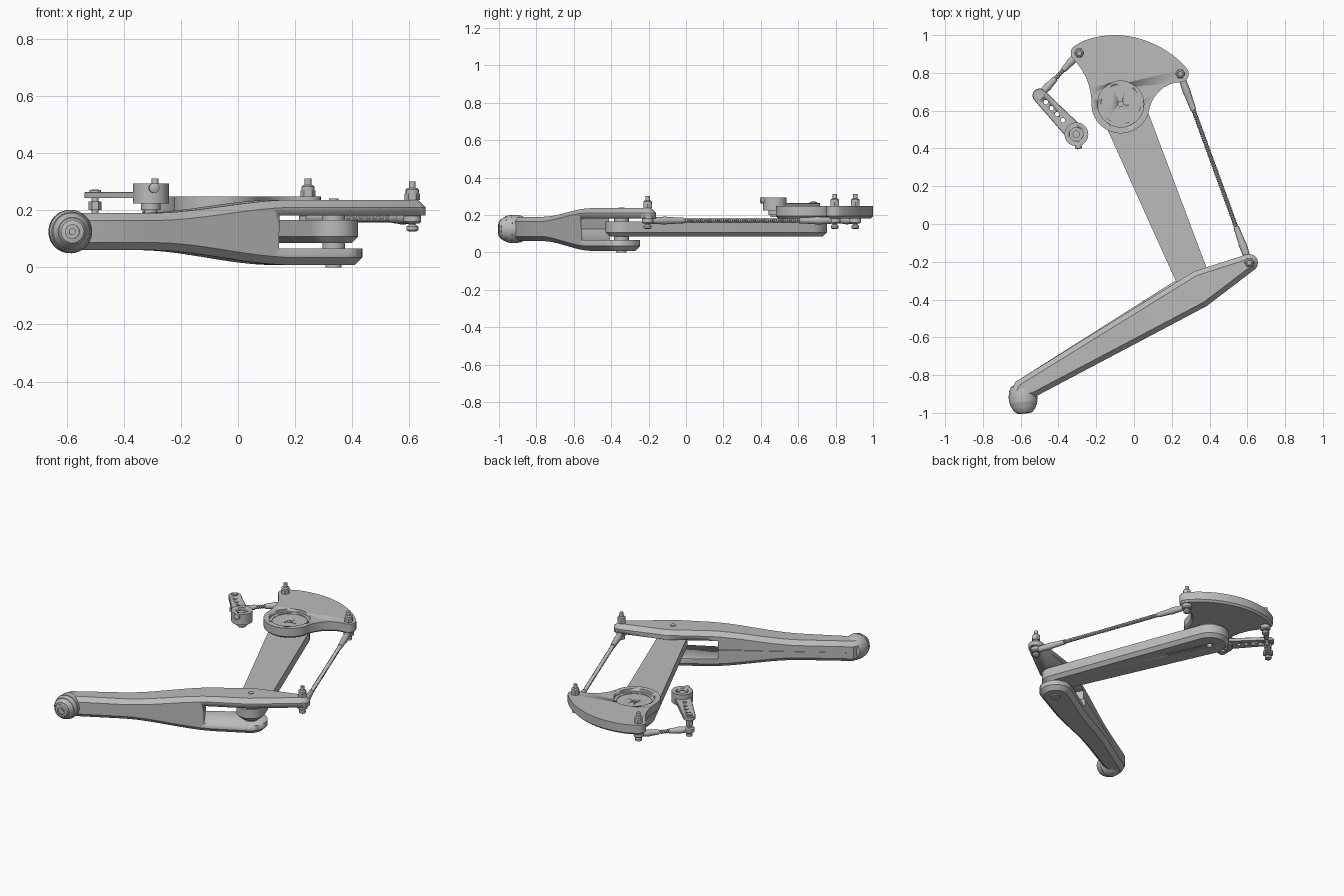
import bpy, bmesh, math
from mathutils import Vector
from mathutils.geometry import interpolate_bezier

if "Cube" in bpy.data.objects:
    bpy.data.objects.remove(bpy.data.objects["Cube"])

grey = bpy.data.materials.new("satin grey")
grey.use_nodes = True
colour = (0.5, 0.5, 0.5, 1)
grey.diffuse_color = colour
grey.node_tree.nodes["Principled BSDF"].inputs["Base Color"].default_value = colour

UP = Vector((0, 0, 1))


def finish(name, bm):
    bmesh.ops.recalc_face_normals(bm, faces=bm.faces)
    mesh = bpy.data.meshes.new(name)
    bm.to_mesh(mesh)
    bm.free()
    mesh.materials.append(grey)
    ob = bpy.data.objects.new(name, mesh)
    bpy.context.collection.objects.link(ob)
    bpy.ops.object.select_all(action="DESELECT")
    ob.select_set(True)
    bpy.context.view_layer.objects.active = ob
    bpy.ops.object.shade_smooth_by_angle(angle=math.radians(28))
    return ob


def prism_mesh(outline, z0, z1, top=0.0, bottom=0.0):
    """Extruded outline with optional chamfers round the caps."""
    bm = bmesh.new()
    low = [bm.verts.new((p[0], p[1], z0 + bottom)) for p in outline]
    high = [bm.verts.new((p[0], p[1], z1 - top)) for p in outline]
    for i in range(len(low)):
        j = (i + 1) % len(low)
        bm.faces.new((low[i], low[j], high[j], high[i]))
    caps = ((bm.faces.new(high), top), (bm.faces.new(low[::-1]), bottom))
    bm.normal_update()
    for cap, c in caps:
        if c:
            bmesh.ops.inset_region(bm, faces=[cap], thickness=c, depth=c, use_even_offset=True)
    return bm


def prism(name, *args, **kw):
    return finish(name, prism_mesh(*args, **kw))


def lathe(name, profile, origin, axis=UP, sides=32):
    """Turned part: (radius, distance) pairs along an axis."""
    bm = bmesh.new()
    turn = UP.rotation_difference(Vector(axis).normalized())
    rings = []
    for r, h in profile:
        ring = []
        for k in range(sides):
            a = math.tau * k / sides
            ring.append(bm.verts.new(Vector(origin) + turn @ Vector((r * math.cos(a), r * math.sin(a), h))))
        rings.append(ring)
    for a, b in zip(rings, rings[1:]):
        for i in range(sides):
            j = (i + 1) % sides
            bm.faces.new((a[i], a[j], b[j], b[i]))
    bm.faces.new(rings[0][::-1])
    bm.faces.new(rings[-1])
    return finish(name, bm)


def disc(name, xy, r, z0, z1, sides=32):
    return lathe(name, [(r, z0), (r, z1)], (xy[0], xy[1], 0), UP, sides)


def cut(ob, cutter):
    mod = ob.modifiers.new("cut", "BOOLEAN")
    mod.operation, mod.solver, mod.object = "DIFFERENCE", "EXACT", cutter
    bpy.context.view_layer.objects.active = ob
    bpy.ops.object.modifier_apply(modifier=mod.name)
    bpy.data.objects.remove(cutter)


def arc(c, r, a0, a1, n=14):
    angles = [math.radians(a0 + (a1 - a0) * i / n) for i in range(n + 1)]
    return [(c[0] + r * math.cos(a), c[1] + r * math.sin(a)) for a in angles]


def curve(*points):
    return [tuple(p[:2]) for p in interpolate_bezier(*[Vector(p) for p in points], 14)][1:-1]


def capsule(c1, r1, c2, r2):
    d = Vector(c2) - Vector(c1)
    a = math.degrees(math.atan2(d.y, d.x))
    lean = math.degrees(math.acos((r1 - r2) / d.length))
    return arc(c2, r2, a - lean, a + lean) + arc(c1, r1, a + lean, a + 360 - lean)


# Pivot positions
hip, elbow = (-0.07, 0.635), (0.335, -0.345)
ear_left, ear_right = (-0.29, 0.905), (0.245, 0.795)
leg_tip = (0.61, -0.205)
horn_end, horn_hub = (-0.5, 0.68), (-0.305, 0.475)

# Fan shaped crank plate with stepped round recess
fan = arc(hip, 0.155, 180, 340, 28)
fan += curve((0.076, 0.582), (0.085, 0.66), (0.14, 0.74), (0.235, 0.751))
fan += arc(ear_right, 0.045, -95, 38, 8)
fan += curve((0.28, 0.823), (0.19, 0.93), (0.04, 1.0), (-0.1, 1.0))
fan += [(-0.1, 1.0)]
fan += curve((-0.1, 1.0), (-0.18, 1.0), (-0.26, 0.98), (-0.309, 0.946))
fan += arc(ear_left, 0.045, 115, 215, 8)
fan += curve((-0.327, 0.879), (-0.26, 0.81), (-0.225, 0.73), (-0.225, 0.635))
crank_plate = prism("crank_plate", fan, 0.182, 0.247, bottom=0.012)
cut(crank_plate, disc("recess_cutter", hip, 0.122, 0.227, 0.3, 48))
cut(crank_plate, disc("recess_cutter", hip, 0.105, 0.222, 0.3, 48))
cut(crank_plate, disc("bore_cutter", hip, 0.014, 0.1, 0.3))
disc("hip_spacer", hip, 0.1, 0.16, 0.185, 40)

# Upper arm
upper_arm = prism("upper_arm", capsule(hip, 0.12, elbow, 0.086), 0.085, 0.166, bottom=0.022)
cut(upper_arm, disc("bore_cutter", hip, 0.018, 0, 0.12))

# Lower leg: u runs along it, v across it
heel = Vector((-0.59, -0.93))
along = (Vector(leg_tip) - heel).normalized()
across = Vector((-along.y, along.x))


def leg_point(u, v):
    return heel + along * u + across * v


def leg_half(name, outline, z0, z1, top, bottom, rise):
    bm = prism_mesh(outline, z0, z1, top, bottom)
    for i in range(15):
        u = 0.3 + i * 0.045
        bmesh.ops.bisect_plane(bm, geom=bm.verts[:] + bm.edges[:] + bm.faces[:],
                               plane_co=leg_point(u, 0).to_3d(), plane_no=along.to_3d())
    for v in bm.verts:
        if abs(v.co.z - 0.125) > 0.005:
            t = min(max(((v.co.xy - heel).dot(along) - 0.33) / 0.56, 0), 1)
            v.co.z += rise * t * t * (3 - 2 * t)
    ob = finish(name, bm)
    slot = [leg_point(u, v) for u, v in ((0.82, -0.3), (1.6, -0.3), (1.6, 0.3), (0.82, 0.3))]
    cut(ob, prism("slot_cutter", slot, 0.066, 0.182))
    return ob


root = [leg_point(0.015, 0.1), leg_point(-0.038, 0.06), leg_point(-0.02, 0.01), leg_point(0.06, -0.021)]
slope = math.degrees(math.atan2(along.y, along.x))
upper = root + [leg_point(1.09, -0.08)] + arc(leg_tip, 0.046, slope - 82, slope + 78)
upper += [leg_point(1.13, 0.112)]
lower = root + arc(elbow, 0.1, slope - 92, slope + 88)
leg_half("leg_upper_half", upper, 0.125, 0.19, 0.026, 0, 0.046)
leg_half("leg_lower_half", lower, 0.06, 0.125, 0, 0.026, -0.052)

# Ball shaped foot with stepped rings
foot = [(0.03, -0.03), (0.06, -0.015), (0.072, 0.01), (0.076, 0.04), (0.076, 0.062), (0.073, 0.062),
        (0.073, 0.068), (0.075, 0.068), (0.068, 0.092), (0.065, 0.092), (0.063, 0.1), (0.05, 0.119),
        (0.047, 0.119), (0.04, 0.127), (0.024, 0.13), (0.024, 0.122), (0.012, 0.122), (0.012, 0.128)]
lathe("foot", foot, (-0.592, -0.874, 0.125), (0.1, -1, 0), 40)

# Elbow pin and its washers
disc("elbow_pin", elbow, 0.016, 0.0, 0.24)
disc("elbow_pin_head", elbow, 0.028, 0.0, 0.02)
for z0, z1 in ((0.064, 0.086), (0.165, 0.184)):
    disc("elbow_washer", elbow, 0.04, z0, z1)


# Joint bolts: shank, head below and nut above
def joint_bolt(name, xy, seat):
    disc(name + "_shank", xy, 0.012, 0.13, seat + 0.065)
    lathe(name + "_head", [(0.014, 0.126), (0.021, 0.13), (0.021, 0.142), (0.012, 0.15), (0.012, 0.156)],
          (xy[0], xy[1], 0))
    disc(name + "_nut", xy, 0.027, seat, seat + 0.022, 6)
    lathe(name + "_collar", [(0.023, 0.02), (0.023, 0.036), (0.016, 0.042)], (xy[0], xy[1], seat))


joint_bolt("tip_bolt", leg_tip, 0.236)
joint_bolt("right_ear_bolt", ear_right, 0.246)
joint_bolt("left_ear_bolt", ear_left, 0.246)
disc("horn_bolt_shank", horn_end, 0.012, 0.13, 0.272)
disc("horn_bolt_head", horn_end, 0.02, 0.262, 0.27)
disc("horn_bolt_foot", horn_end, 0.02, 0.13, 0.146)
disc("horn_bolt_nut", horn_end, 0.023, 0.2, 0.23, 6)


# Threaded push rods with a ball socket at each end
def push_rod(name, start, end, shank):
    a, b = Vector((*start, 0.17)), Vector((*end, 0.17))
    d = (b - a).normalized()
    for p, way in ((a, d), (b, -d)):
        lathe(name + "_socket", [(0.023, -0.017), (0.031, -0.01), (0.031, 0.01), (0.023, 0.017)], p)
        lathe(name + "_sleeve", [(0.018, 0.015), (0.021, shank * 0.5), (0.019, shank * 0.55),
                                 (0.015, shank)], p + way * 0.008, way, 16)
    length = (b - a).length - 2 * shank + 0.03
    steps = int(length / 0.006)
    thread = [(0.013 if i % 2 else 0.0095, length * i / steps) for i in range(steps + 1)]
    lathe(name + "_thread", thread, a + d * (shank - 0.015), d, 12)


push_rod("long_rod", leg_tip, ear_right, 0.195)
push_rod("short_rod", horn_end, ear_left, 0.115)

# Servo horn arm with lightening holes
horn_arm = prism("horn_arm", capsule(horn_end, 0.037, horn_hub, 0.05), 0.242, 0.264, top=0.003)
for i in range(4):
    spot = Vector(horn_end).lerp(Vector(horn_hub), 0.17 + 0.155 * i)
    cut(horn_arm, disc("hole_cutter", spot, 0.012, 0.2, 0.3, 16))

# Clamping hub, its screw and the spline below
horn_clamp = disc("horn_clamp", horn_hub, 0.063, 0.224, 0.294, 40)
cut(horn_clamp, disc("hub_cutter", horn_hub, 0.036, 0.275, 0.4))
disc("hub_screw", horn_hub, 0.02, 0.27, 0.284)
disc("hub_spline", horn_hub, 0.034, 0.2, 0.226, 24)
disc("hub_boss", horn_hub, 0.022, 0.188, 0.202)
lathe("clamp_screw", [(0.018, 0), (0.018, 0.016), (0.008, 0.02)], (-0.295, 0.416, 0.278), (0.15, -1, 0), 16)
